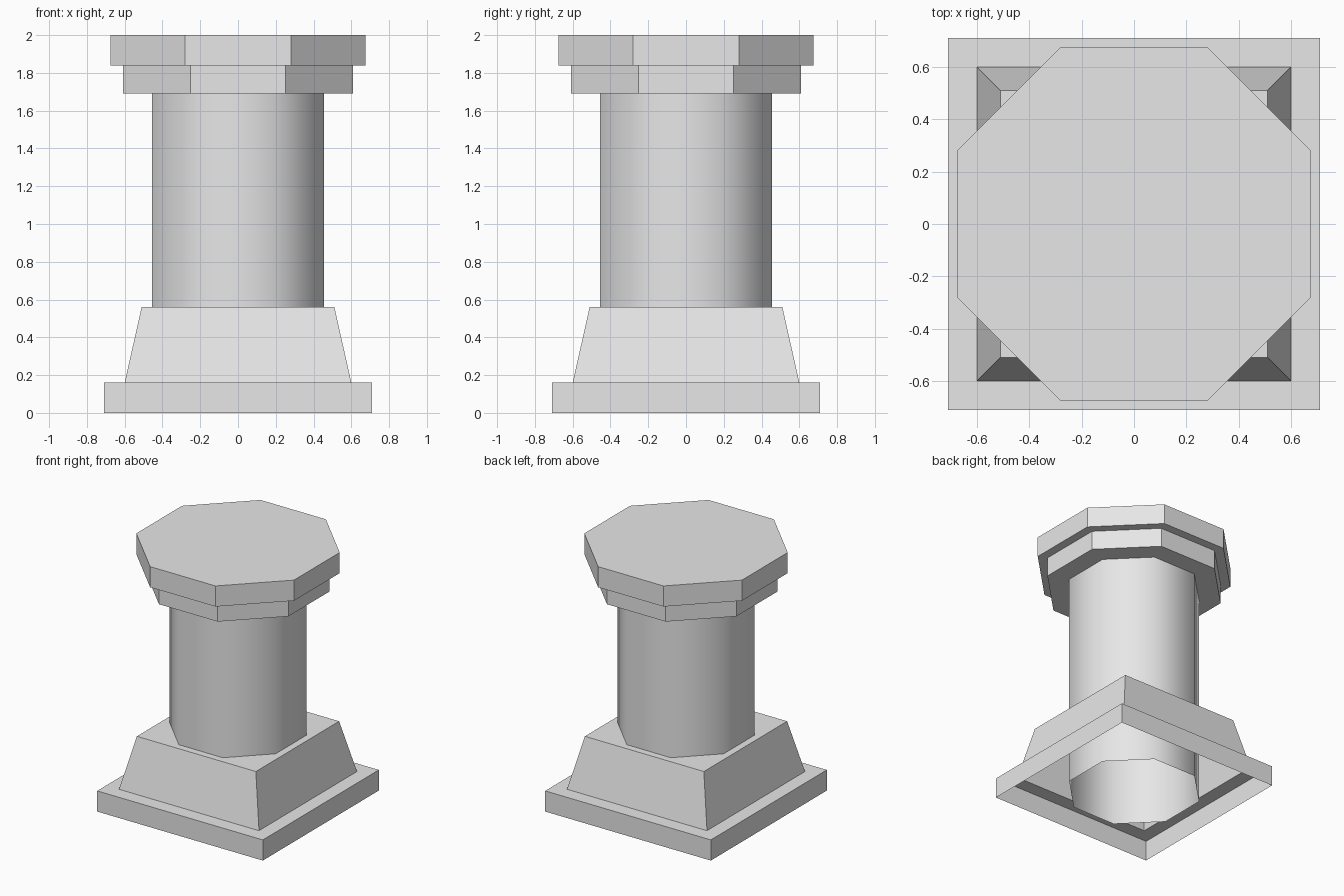
import bpy
import bmesh
import math

cube = bpy.data.objects.get("Cube")
if cube:
    bpy.data.objects.remove(cube, do_unlink=True)

stone = bpy.data.materials.new("grey stone")
stone.use_nodes = True
GREY = (0.8, 0.8, 0.8, 1.0)
stone.diffuse_color = GREY
stone.node_tree.nodes["Principled BSDF"].inputs["Base Color"].default_value = GREY


def stacked(name, sides, profile, close_bottom, close_top, smooth_angle=None):
    """Stack regular rings (distance to flat side, height) and skin them."""
    bm = bmesh.new()
    rings = []
    for apothem, z in profile:
        radius = apothem / math.cos(math.pi / sides)
        angles = [(i + 0.5) * math.tau / sides for i in range(sides)]
        rings.append([bm.verts.new((radius * math.cos(a), radius * math.sin(a), z))
                      for a in angles])
    for low, high in zip(rings, rings[1:]):
        for i in range(sides):
            j = (i + 1) % sides
            bm.faces.new((low[i], low[j], high[j], high[i]))
    if close_bottom:
        bm.faces.new(rings[0][::-1])
    if close_top:
        bm.faces.new(rings[-1])
    mesh = bpy.data.meshes.new(name)
    bm.to_mesh(mesh)
    bm.free()
    mesh.materials.append(stone)
    obj = bpy.data.objects.new(name, mesh)
    bpy.context.collection.objects.link(obj)
    if smooth_angle:
        bpy.ops.object.select_all(action='DESELECT')
        obj.select_set(True)
        bpy.context.view_layer.objects.active = obj
        bpy.ops.object.shade_smooth_by_angle(angle=math.radians(smooth_angle))
    return obj


# Hollow square plinth: low slab, ledge and tapered block, open underneath
stacked("plinth", 4, [(0.71, 0), (0.71, 0.16), (0.6, 0.16), (0.51, 0.56)],
        False, True)

# Eight-sided shaft, open at the foot, softly shaded
stacked("column_shaft", 8, [(0.455, 0), (0.455, 1.69)], False, False, 50)

# Two stepped eight-sided capital slabs
stacked("lower_capital", 8, [(0.608, 1.69), (0.608, 1.84)], True, True)
stacked("upper_capital", 8, [(0.676, 1.84), (0.676, 2.0)], True, True)
